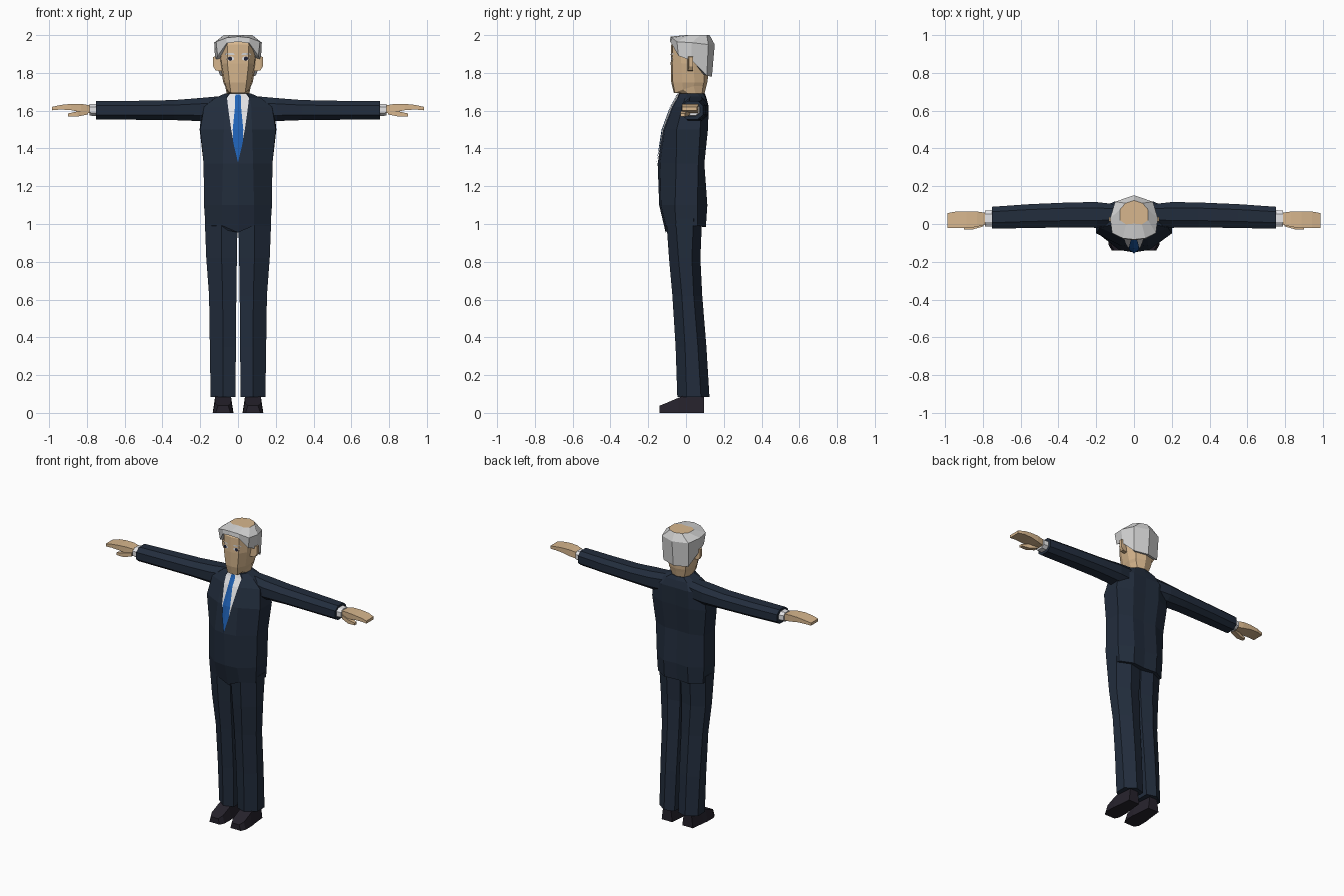
import bpy, bmesh, math
from mathutils import Vector
from mathutils.bvhtree import BVHTree


def material(name, r, g, b):
    m = bpy.data.materials.new(name)
    m.diffuse_color = (r, g, b, 1)
    return m


SUIT = material("navy suit", .016, .026, .046)
SHOE = material("dark shoe", .019, .016, .025)
SKIN = material("skin", .68, .47, .27)
HAIR = material("grey hair", .66, .66, .66)
SHIRT = material("white shirt", .78, .78, .80)
TIE = material("blue tie", .014, .12, .46)
PUPIL = material("dark pupil", .012, .015, .035)


def finish(name, bm, mats, mirror=False):
    me = bpy.data.meshes.new(name)
    bm.to_mesh(me)
    tree = BVHTree.FromBMesh(bm)
    bm.free()
    ob = bpy.data.objects.new(name, me)
    bpy.context.collection.objects.link(ob)
    for m in mats:
        me.materials.append(m)
    if mirror:
        ob.modifiers.new("mirror", 'MIRROR').use_clip = False
    return tree


def loft(name, rings, mats, mirror=False, start=True, cap_mat=0):
    """Skin a stack of equal rings with flat faces and close the ends."""
    bm = bmesh.new()
    rows = [[bm.verts.new(p) for p in r] for r in rings]
    n = len(rows[0])
    for a, b in zip(rows, rows[1:]):
        for i in range(n):
            j = (i + 1) % n
            bm.faces.new((a[i], a[j], b[j], b[i]))
    if start:
        bm.faces.new(rows[0][::-1])
    bm.faces.new(rows[-1]).material_index = cap_mat
    bmesh.ops.recalc_face_normals(bm, faces=bm.faces)
    return finish(name, bm, mats, mirror)


def full(half, z=None):
    """Complete a half ring that runs from front centre to back centre."""
    pts = [(p[0], p[1], p[2] if z is None else z) for p in half]
    return pts + [(-x, y, h) for x, y, h in pts[-2:0:-1]]


def plate(name, tree, rows, mat, lift, cx=0, mirror=False):
    """Thin plate laid on the front of a body; rows are (z, half width)."""
    bm = bmesh.new()
    grid = []
    for z, w in rows:
        row = []
        for x in (cx - w, cx, cx + w):
            hit = tree.ray_cast(Vector((x, -2, z)), Vector((0, 1, 0)))[0]
            row.append(bm.verts.new((x, hit.y - lift, z)))
        grid.append(row)
    for a, b in zip(grid, grid[1:]):
        for i in (0, 1):
            bm.faces.new((a[i], b[i], b[i + 1], a[i + 1]))
    finish(name, bm, [mat], mirror)


# Jacket, with a small dip at the front hem
hem = [(0, -.108, .955), (.085, -.105, .992), (.172, -.055, .99),
       (.17, .06, .99), (.09, .105, .985), (0, .097, .985)]
jacket_rings = [full(hem)] + [full(h, z) for z, h in (
    (1.10, [(0, -.142), (.085, -.132), (.18, -.058), (.178, .06), (.09, .113), (0, .105)]),
    (1.32, [(0, -.15), (.08, -.137), (.182, -.052), (.182, .065), (.09, .097), (0, .093)]),
    (1.50, [(0, -.122), (.075, -.112), (.2, -.05), (.203, .075), (.1, .116), (0, .11)]),
    (1.62, [(0, -.078), (.07, -.068), (.18, -.02), (.19, .08), (.1, .12), (0, .117)]),
    (1.668, [(0, -.05), (.062, -.042), (.12, -.005), (.12, .075), (.08, .103), (0, .108)]),
    (1.692, [(0, -.042), (.045, -.034), (.066, .005), (.066, .06), (.045, .09), (0, .1)]))]
jacket = loft("jacket", jacket_rings, [SUIT])

# Shirt front and tie
plate("shirt_front", jacket, [(1.69, .042), (1.668, .058), (1.62, .053), (1.5, .036),
                              (1.42, .021), (1.35, .004)], SHIRT, .003)
plate("tie", jacket, [(1.685, .013), (1.668, .017), (1.62, .016), (1.5, .028),
                      (1.43, .025), (1.33, .001)], TIE, .007)


# Trouser legs: (z, inner x, outer x, front y, back y)
def leg_ring(z, xi, xo, f, b):
    m = (xi + xo) / 2
    return [(xi, f + .02, z), (m, f, z), (xo, f + .05, z),
            (xo, b - .045, z), (m, b, z), (xi, b - .02, z)]


loft("trouser_leg", [leg_ring(*r) for r in (
    (.085, .014, .145, -.046, .124), (.35, .011, .149, -.055, .108),
    (.62, .009, .153, -.072, .086), (.82, .006, .168, -.09, .076),
    (1.03, .002, .176, -.105, .085))], [SUIT], True)


# Shoes run from heel to toe: (y, inner x, outer x, top z)
def shoe_ring(y, xi, xo, top):
    return [(xi, y, 0), (xo, y, 0), (xo - .012, y, top), (xi + .012, y, top)]


loft("shoe", [shoe_ring(*r) for r in (
    (.094, .038, .118, .095), (.0, .03, .128, .095), (-.04, .024, .134, .08),
    (-.11, .026, .134, .05), (-.14, .04, .118, .038))], [SHOE], True)


# Sleeves and cuffs: (x, y centre, z centre, y radius, z radius)
def arm_ring(x, cy, cz, ry, rz):
    return [(x, cy + ry * a, cz + rz * b) for a, b in
            ((-1, -.5), (-1, .5), (-.45, 1), (.55, 1), (1, .5), (1, -.5), (.5, -1), (-.5, -1))]


loft("sleeve", [arm_ring(*r) for r in (
    (.10, .05, 1.61, .055, .066), (.2, .048, 1.606, .068, .061),
    (.34, .048, 1.603, .066, .053), (.55, .042, 1.602, .063, .05),
    (.752, .033, 1.602, .058, .048))], [SUIT], True)
loft("shirt_cuff", [arm_ring(.74, .03, 1.603, .044, .033),
                    arm_ring(.787, .029, 1.605, .042, .031)], [SHIRT], True)


# Hands: (x, front y, back y, bottom z, top z)
def block(x, y0, y1, z0, z1):
    return [(x, y0, z0), (x, y0, z1), (x, y1, z1), (x, y1, z0)]


loft("hand", [block(*r) for r in (
    (.775, 0, .058, 1.585, 1.627), (.83, -.015, .066, 1.592, 1.636),
    (.885, -.022, .067, 1.603, 1.636), (.94, -.022, .066, 1.606, 1.63),
    (.985, -.02, .058, 1.602, 1.62))], [SKIN], True)
loft("thumb", [block(*r) for r in (
    (.795, -.012, .022, 1.58, 1.605), (.85, -.028, .005, 1.569, 1.596),
    (.9, -.028, -.006, 1.57, 1.585))], [SKIN], True)

# Head and neck
chin = [(0, -.064, 1.693), (.038, -.059, 1.695), (.058, -.015, 1.712),
        (.068, .04, 1.73), (.058, .09, 1.73), (0, .108, 1.73)]
head_rings = [
    full([(0, -.03), (.032, -.022), (.054, .01), (.058, .05), (.042, .085), (0, .096)], 1.64),
    full([(0, -.03), (.034, -.022), (.056, .01), (.06, .05), (.045, .085), (0, .098)], 1.692),
    full(chin)] + [full(h, z) for z, h in (
        (1.75, [(0, -.078), (.045, -.07), (.07, -.02), (.078, .045), (.062, .095), (0, .113)]),
        (1.85, [(0, -.081), (.056, -.073), (.086, -.025), (.095, .04), (.077, .1), (0, .125)]),
        (1.95, [(0, -.078), (.057, -.07), (.094, -.03), (.1, .04), (.08, .1), (0, .13)]),
        (1.98, [(0, -.06), (.05, -.055), (.07, -.02), (.07, .04), (.05, .08), (0, .1)]))]
head = loft("head", head_rings, [SKIN])

# Hair shell, with a bare patch on the crown
rim = [(0, -.086, 1.965), (.06, -.078, 1.957), (.108, -.04, 1.89),
       (.121, .03, 1.865), (.094, .11, 1.785), (0, .137, 1.78)]
tuck = [(x * .78, (y - .03) * .8 + .03, z + .005) for x, y, z in rim]
crown = [(0, -.082, 1.992), (.06, -.075, 1.986), (.116, -.048, 1.965),
         (.126, .03, 1.96), (.1, .118, 1.95), (0, .152, 1.95)]
patch = [(0, .002), (.042, -.002), (.075, .02), (.075, .075), (.045, .11), (0, .125)]
loft("hair", [full(tuck), full(rim), full(crown), full(patch, 2.0)],
     [HAIR, SKIN], start=False, cap_mat=1)

# Ears
loft("ear", [[(x, y0, z0), (x, y1, z0), (x, y1, z1), (x, y0, z1)] for x, y0, y1, z0, z1 in (
    (.085, .008, .035, 1.81, 1.88), (.118, .01, .037, 1.812, 1.886),
    (.132, .016, .036, 1.835, 1.885))], [SKIN], True)


# Eyes and brows
def oval(cz, rx, rz, steps=6):
    return [(cz + rz * math.cos(math.pi * i / steps),
             max(.0005, rx * math.sin(math.pi * i / steps))) for i in range(steps + 1)]


plate("eye_white", head, oval(1.876, .021, .011), SHIRT, .0015, .041, True)
plate("pupil", head, oval(1.875, .011, .011), PUPIL, .003, .042, True)
plate("eyebrow", head, [(1.905, .02), (1.896, .026)], HAIR, .004, .044, True)
